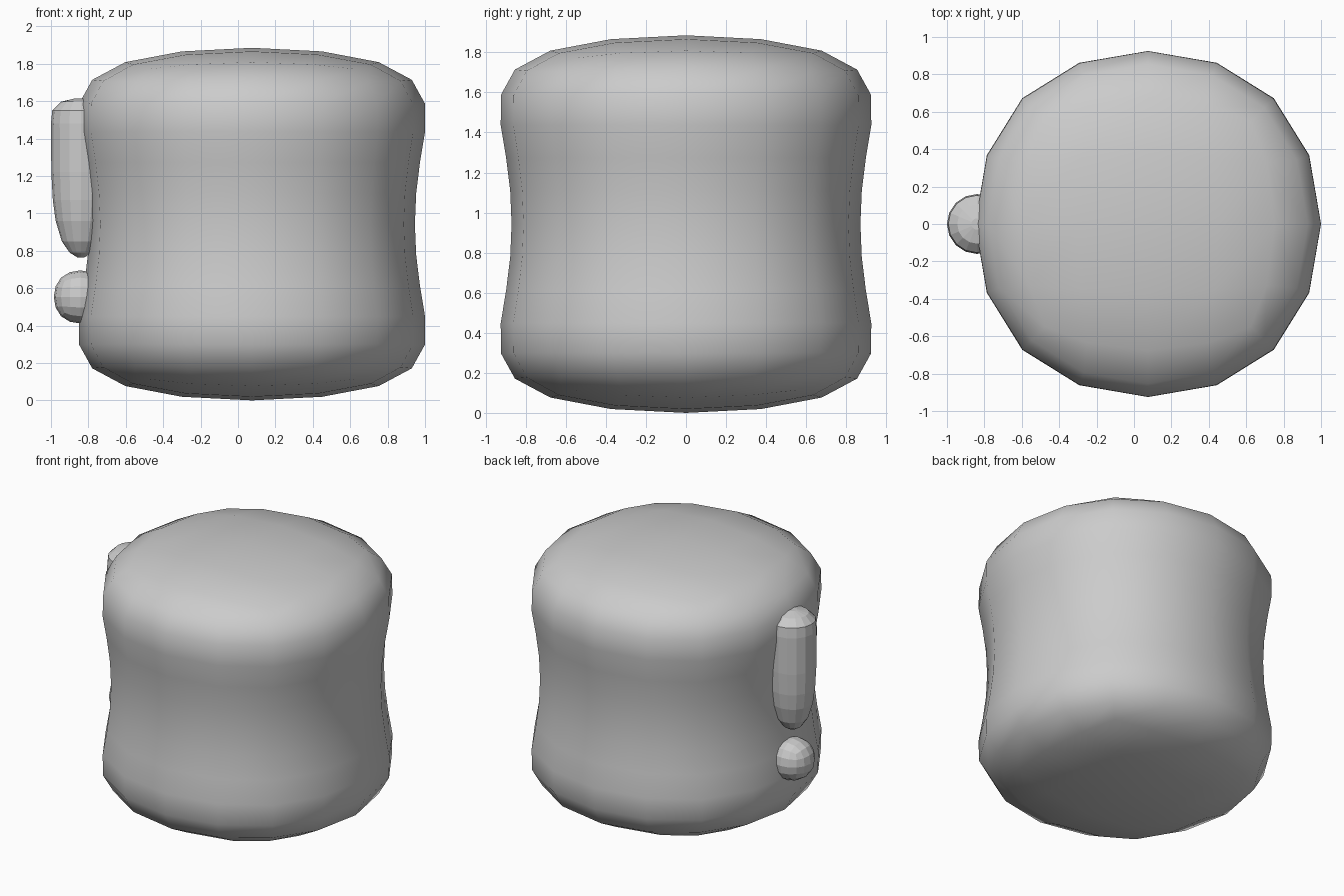
import bpy
from math import cos, sin, pi
from mathutils import Vector

if "Cube" in bpy.data.objects:
    bpy.data.objects.remove(bpy.data.objects["Cube"], do_unlink=True)

grey = bpy.data.materials.new("plain_grey")
grey.use_nodes = True
grey.diffuse_color = (0.6, 0.6, 0.6, 1)
grey.node_tree.nodes["Principled BSDF"].inputs["Base Color"].default_value = (0.6, 0.6, 0.6, 1)


def ring_solid(name, rings, sides, turn=0.0):
    """Closed solid through rings given as (z, radius)."""
    verts = [(r * cos(turn + 2 * pi * i / sides), r * sin(turn + 2 * pi * i / sides), z)
             for z, r in rings for i in range(sides)]
    faces = [tuple(reversed(range(sides)))]
    for k in range(len(rings) - 1):
        for i in range(sides):
            a, b = k * sides + i, k * sides + (i + 1) % sides
            faces.append((a, b, b + sides, a + sides))
    faces.append(tuple(range(len(verts) - sides, len(verts))))
    mesh = bpy.data.meshes.new(name)
    mesh.from_pydata(verts, [], faces)
    mesh.materials.append(grey)
    obj = bpy.data.objects.new(name, mesh)
    bpy.context.collection.objects.link(obj)
    return obj


def round_off(obj):
    """Subdivide the cage and keep the result."""
    mod = obj.modifiers.new("rounding", 'SUBSURF')
    mod.levels = mod.render_levels = 2
    bpy.context.view_layer.objects.active = obj
    bpy.ops.object.modifier_apply(modifier=mod.name)


def fit(obj, low, high):
    """Stretch the mesh to fill a box."""
    low, high = Vector(low), Vector(high)
    pts = [v.co.copy() for v in obj.data.vertices]
    for axis in range(3):
        lo, hi = min(p[axis] for p in pts), max(p[axis] for p in pts)
        scale = (high[axis] - low[axis]) / (hi - lo)
        for v in obj.data.vertices:
            v.co[axis] = low[axis] + (v.co[axis] - lo) * scale


# Pinched, cushion-like body from a square cage
wide, waist = 1.176 * 2 ** 0.5, 0.939 * 2 ** 0.5
body = ring_solid("body", [(-1, wide), (-0.33, waist), (0.33, waist), (1, wide)], 4, pi / 4)
round_off(body)
fit(body, (-0.85, -0.925, 0), (1, 0.925, 1.885))
body.data.shade_smooth()

# Round knob low on the right side
knob = ring_solid("lower_knob", [(-1, 2 ** 0.5), (1, 2 ** 0.5)], 4, pi / 4)
round_off(knob)
fit(knob, (-0.985, -0.142, 0.411), (-0.701, 0.142, 0.695))

# Long upright grip above it, tapering downwards
profile = [(0.765, 0.02), (0.79, 0.06), (0.85, 0.102), (0.96, 0.135), (1.07, 0.15),
           (1.22, 0.158), (1.48, 0.16), (1.55, 0.153), (1.597, 0.105), (1.615, 0.03)]
grip = ring_solid("upright_grip", profile, 16)
grip.location.x = -0.84
